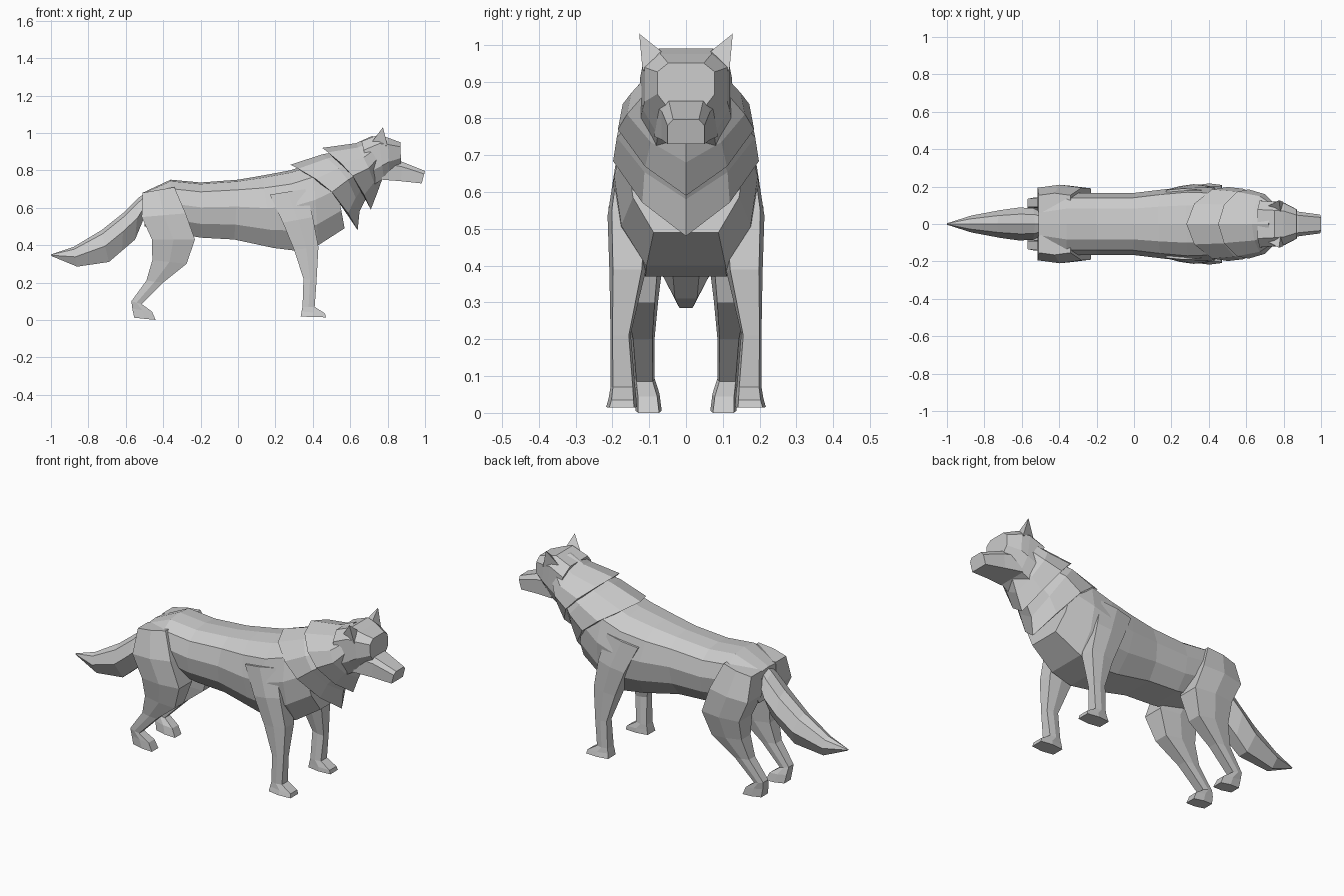
import bpy, bmesh, math
from mathutils import Vector

if "Cube" in bpy.data.objects:
    bpy.data.objects.remove(bpy.data.objects["Cube"])


def loft(name, rings, mirror=False):
    """Skin a row of closed rings, cap both ends, optionally mirror across y."""
    bm = bmesh.new()
    rows = [[bm.verts.new(p) for p in ring] for ring in rings]
    n = len(rows[0])
    for a, b in zip(rows, rows[1:]):
        for i in range(n):
            j = (i + 1) % n
            bm.faces.new((a[i], a[j], b[j], b[i]))
    bm.faces.new(rows[0])
    bm.faces.new(rows[-1])
    return finish(name, bm, mirror)


def finish(name, bm, mirror=False):
    bmesh.ops.recalc_face_normals(bm, faces=bm.faces)
    me = bpy.data.meshes.new(name)
    bm.to_mesh(me)
    bm.free()
    ob = bpy.data.objects.new(name, me)
    bpy.context.collection.objects.link(ob)
    if mirror:
        mod = ob.modifiers.new("mirror", 'MIRROR')
        mod.use_axis = (False, True, False)
        mod.use_mirror_merge = False
    return ob


def section(profile, tx, tz, bx, bz, w, bulge=0.0):
    """Symmetric ring from a top point to a bottom point, half width w."""
    d = Vector((tx - bx, 0, tz - bz)).normalized()
    fwd = Vector((d.z, 0, -d.x))
    half = []
    for u, t in profile:
        p = Vector((bx + (tx - bx) * t, w * u, bz + (tz - bz) * t))
        half.append(p + fwd * bulge * math.sin(math.pi * t))
    other = [Vector((p.x, -p.y, p.z)) for p in reversed(half) if p.y > 1e-6]
    return half + other


def symmetric(name, profile, sections):
    return loft(name, [section(profile, *s) for s in sections])


LEG = [(0, .1), (0, .9), (.5, 1), (1, .9), (1, .1), (.5, 0)]


def leg(name, sections):
    """Rings given by back point, front point, inner y and outer y."""
    loft(name, [[(bx + (fx - bx) * u, yi + (yo - yi) * v, bz + (fz - bz) * u)
                 for u, v in LEG] for bx, bz, fx, fz, yi, yo in sections], True)


BODY = [(0, 1), (.5, .97), (.85, .83), (1, .55), (.9, .25), (.55, 0)]
MANE = [(0, 1), (.55, .91), (.93, .7), (1, .48), (.6, .2), (0, 0)]
HEAD = [(.62, 1), (1, .8), (1, .3), (.65, 0)]
SNOUT = [(.7, 1), (1, .75), (1, 0)]
TAIL = [(0, 1), (.6, .88), (1, .5), (.4, 0)]

# torso
symmetric("body", BODY, [
    (-.51, .68, -.50, .50, .12), (-.36, .75, -.37, .47, .165),
    (-.20, .735, -.20, .44, .165), (0, .75, -.02, .43, .165),
    (.13, .772, .19, .385, .185), (.28, .80, .31, .37, .20),
    (.40, .84, .43, .40, .195), (.50, .87, .57, .49, .16)])

# two overlapping layers of mane
symmetric("rear_mane", MANE, [
    (.28, .83, .64, .48, .198, .05), (.45, .885, .65, .58, .188, .04),
    (.62, .92, .70, .68, .14)])
symmetric("front_mane", MANE, [
    (.45, .92, .71, .59, .185, .035), (.63, .945, .745, .68, .16, .01),
    (.72, .985, .77, .75, .115)])

# head
symmetric("skull", HEAD, [
    (.66, .955, .72, .72, .125), (.75, .99, .78, .755, .118),
    (.80, .975, .81, .79, .112), (.868, .95, .872, .83, .078)])
symmetric("muzzle", SNOUT, [
    (.78, .865, .77, .75, .085), (.88, .845, .87, .742, .066),
    (1.0, .797, .982, .73, .05)])

# ears
bm = bmesh.new()
tip, inner, outer, back, low = [bm.verts.new(p) for p in (
    (.775, .127, 1.03), (.785, .055, .972), (.80, .118, .93),
    (.715, .095, .95), (.76, .08, .92))]
for f in ((tip, inner, outer), (tip, outer, back), (tip, back, inner),
          (low, inner, outer), (low, outer, back), (low, back, inner)):
    bm.faces.new(f)
finish("ears", bm, True)

# front legs with shoulder and paw
leg("front_legs", [
    (.17, .67, .36, .70, .10, .19), (.24, .52, .40, .55, .10, .213),
    (.30, .375, .43, .39, .11, .208), (.35, .22, .42, .21, .15, .205),
    (.345, .07, .41, .07, .138, .205), (.34, .045, .465, .035, .135, .21),
    (.335, .018, .47, .014, .133, .217)])

# hind legs with thigh, hock and paw
leg("hind_legs", [
    (-.51, .68, -.34, .71, .05, .165), (-.515, .55, -.28, .57, .05, .21),
    (-.46, .43, -.23, .43, .06, .205), (-.458, .32, -.275, .30, .075, .175),
    (-.49, .21, -.40, .20, .085, .15), (-.57, .10, -.515, .085, .085, .14),
    (-.565, .06, -.46, .045, .072, .137), (-.555, .012, -.44, .0, .066, .137)])

# tail
symmetric("tail", TAIL, [
    (-.48, .69, -.50, .55, .06), (-.53, .655, -.55, .43, .085),
    (-.61, .575, -.62, .37, .088), (-.73, .48, -.69, .31, .075),
    (-.88, .39, -.86, .285, .045), (-1.0, .35, -.998, .342, .004)])
